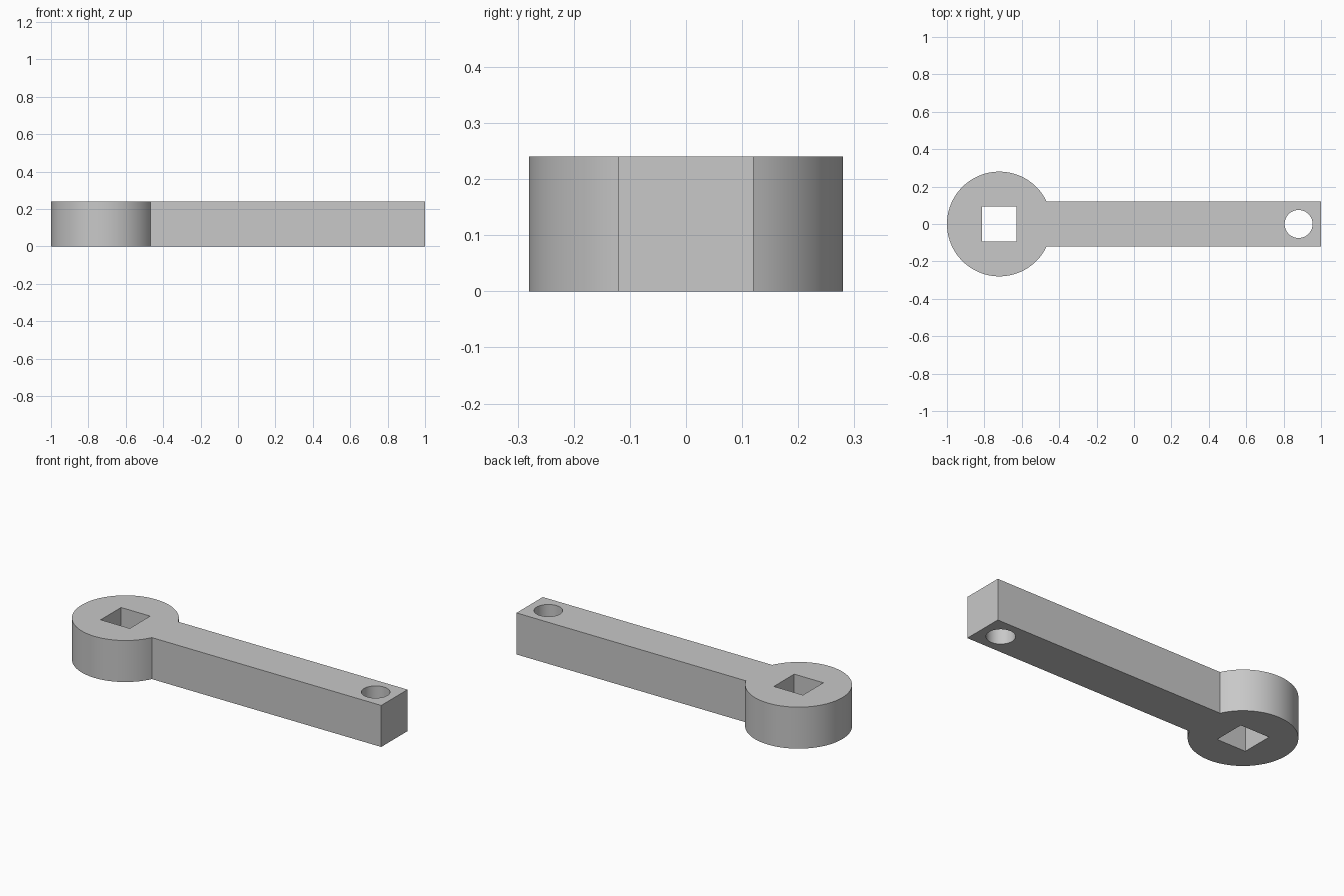
import bpy
import bmesh
from math import asin, cos, sin, pi, tau

cube = bpy.data.objects.get("Cube")
if cube:
    bpy.data.objects.remove(cube, do_unlink=True)

HEIGHT = 0.24
HEAD_X, HEAD_R = -0.72, 0.28
BAR_HALF, BAR_END = 0.12, 1.0
SQUARE_HALF = 0.093
HOLE_X, HOLE_R = 0.88, 0.075


def arc(cx, radius, start, end, steps):
    """Points along an arc centred on the handle's axis."""
    angles = [start + (end - start) * i / steps for i in range(steps + 1)]
    return [(cx + radius * cos(a), radius * sin(a)) for a in angles]


# Outline: round head running into a straight bar
join = asin(BAR_HALF / HEAD_R)
outline = arc(HEAD_X, HEAD_R, join, tau - join, 80)
outline += [(BAR_END, -BAR_HALF), (BAR_END, BAR_HALF)]

# Square drive socket and round hanging hole
s = SQUARE_HALF
socket = [(HEAD_X + x, y) for x, y in ((-s, -s), (s, -s), (s, s), (-s, s))]
hole = arc(HOLE_X, HOLE_R, 0, tau, 48)[:-1]

# Fill the profile around its openings and extrude it
bm = bmesh.new()
edges = []
for loop in (outline, socket, hole):
    verts = [bm.verts.new((x, y, 0)) for x, y in loop]
    edges += [bm.edges.new((v, verts[i - 1])) for i, v in enumerate(verts)]
bmesh.ops.triangle_fill(bm, edges=edges, use_beauty=True, normal=(0, 0, 1))
top = bmesh.ops.extrude_face_region(bm, geom=bm.faces[:], use_keep_orig=True)
bmesh.ops.translate(bm, vec=(0, 0, HEIGHT),
                    verts=[g for g in top["geom"] if isinstance(g, bmesh.types.BMVert)])
bmesh.ops.recalc_face_normals(bm, faces=bm.faces[:])

mesh = bpy.data.meshes.new("wrench_handle")
bm.to_mesh(mesh)
bm.free()
handle = bpy.data.objects.new("wrench_handle", mesh)
bpy.context.collection.objects.link(handle)

# Plain grey material
grey = bpy.data.materials.new("plain_grey")
grey.use_nodes = True
colour = (0.58, 0.58, 0.58, 1)
grey.diffuse_color = colour
grey.node_tree.nodes["Principled BSDF"].inputs["Base Color"].default_value = colour
mesh.materials.append(grey)

# Smooth round walls, crisp corners
bpy.ops.object.select_all(action="DESELECT")
handle.select_set(True)
bpy.context.view_layer.objects.active = handle
bpy.ops.object.shade_smooth_by_angle(angle=pi / 6)
